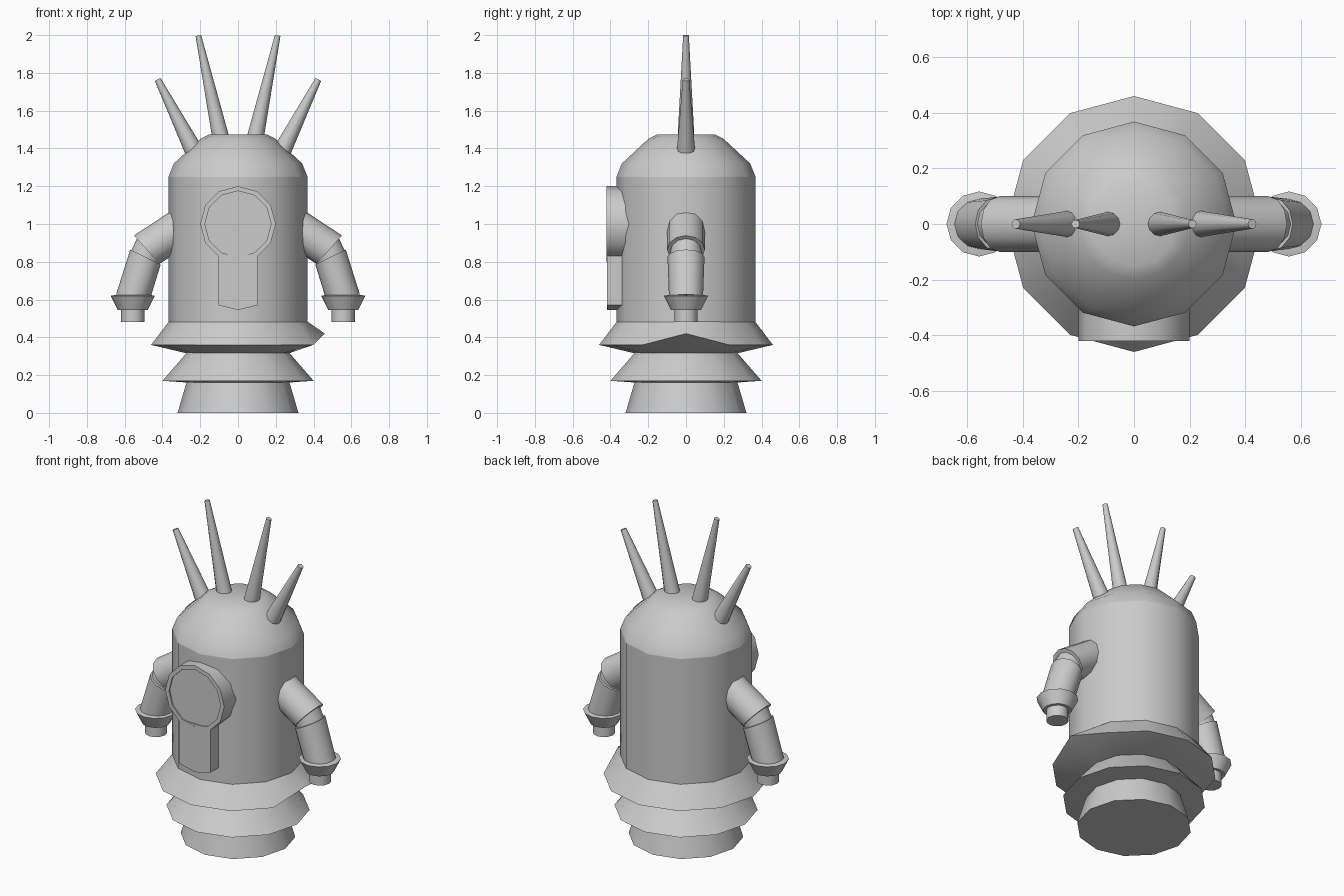
import bpy, bmesh
from math import cos, sin, pi, radians
from mathutils import Vector

if "Cube" in bpy.data.objects:
    bpy.data.objects.remove(bpy.data.objects["Cube"])

grey = bpy.data.materials.new("plain grey")
grey.use_nodes = True
grey.diffuse_color = (0.6, 0.6, 0.6, 1)
grey.node_tree.nodes["Principled BSDF"].inputs["Base Color"].default_value = (0.6, 0.6, 0.6, 1)


def finish(name, bm, angle=35):
    """Turn a bmesh into a shaded, coloured object."""
    bmesh.ops.recalc_face_normals(bm, faces=bm.faces)
    mesh = bpy.data.meshes.new(name)
    bm.to_mesh(mesh)
    bm.free()
    mesh.materials.append(grey)
    obj = bpy.data.objects.new(name, mesh)
    bpy.context.collection.objects.link(obj)
    bpy.ops.object.select_all(action="DESELECT")
    obj.select_set(True)
    bpy.context.view_layer.objects.active = obj
    if angle:
        bpy.ops.object.shade_smooth_by_angle(angle=radians(angle))
    return obj


def loft(bm, rings):
    """Skin a list of equal rings and cap both ends."""
    loops = [[bm.verts.new(p) for p in ring] for ring in rings]
    n = len(loops[0])
    for a, b in zip(loops, loops[1:]):
        for i in range(n):
            j = (i + 1) % n
            bm.faces.new((a[i], a[j], b[j], b[i]))
    bm.faces.new(loops[0])
    bm.faces.new(loops[-1])
    return loops


def ring(centre, radius, axis=(0, 0, 1), sides=12):
    """Points of a circle lying across an axis in the xz plane."""
    axis = Vector(axis).normalized()
    side = Vector((0, 1, 0))
    across = side.cross(axis)
    c = Vector(centre)
    return [c + radius * (cos(2 * pi * i / sides) * across + sin(2 * pi * i / sides) * side)
            for i in range(sides)]


def lathe(name, profile, x=0):
    bm = bmesh.new()
    loops = loft(bm, [ring((x, 0, z), r) for r, z in profile])
    return bm, loops


def tube(name, start, end, r0, r1):
    start, end = Vector(start), Vector(end)
    bm = bmesh.new()
    loft(bm, [ring(start, r0, end - start), ring(end, r1, end - start)])
    return finish(name, bm)


# Body, dome and base tiers
for name, profile in {
    "body": [(0.368, 0.48), (0.368, 1.25)],
    "dome": [(0.368, 1.25), (0.34, 1.32), (0.2, 1.45), (0.15, 1.475)],
    "base_foot": [(0.32, 0), (0.27, 0.17)],
    "lower_skirt": [(0.26, 0.16), (0.4, 0.17), (0.27, 0.32)],
}.items():
    bm, _ = lathe(name, profile)
    finish(name, bm)

# Upper skirt, with one rim corner bent up on the left
bm, loops = lathe("upper_skirt", [(0.27, 0.315), (0.46, 0.36), (0.365, 0.485)])
corner = max(loops[1], key=lambda v: v.co.x)
corner.co.z = 0.42
finish("upper_skirt", bm)

# Round front disc with a shallow recessed face
bm = bmesh.new()
toward_front = (0, -1, 0)


def disc_ring(radius, y):
    return [Vector((radius * sin(i * pi / 6), y, 1 + radius * cos(i * pi / 6))) for i in range(12)]


loft(bm, [disc_ring(0.2, -0.25), disc_ring(0.2, -0.42),
          disc_ring(0.175, -0.42), disc_ring(0.175, -0.412)])
finish("front_disc", bm)

# Strip below the disc with a shallow pointed bottom
outline = [(-0.105, 0.84), (-0.105, 0.57), (0, 0.545), (0.105, 0.57), (0.105, 0.84)]
bm = bmesh.new()
loft(bm, [[Vector((x, y, z)) for x, z in outline] for y in (-0.3, -0.419)])
finish("front_strip", bm, 0)

# Arms and spikes, mirrored
for side, s in (("left", 1), ("right", -1)):
    # Upper arm with its outer end cut to a mitre
    bm = bmesh.new()
    shoulder = ring((s * 0.3, 0, 0.985), 0.1, (s * 0.83, 0, -0.55))
    elbow = []
    for p in shoulder:
        t = ((p.z - 0.86) * 0.8 - (s * p.x - 0.48) * 0.9) / (0.83 * 0.9 + 0.55 * 0.8)
        elbow.append(p + t * Vector((s * 0.83, 0, -0.55)))
    loft(bm, [shoulder, elbow])
    finish(side + "_upper_arm", bm)

    tube(side + "_elbow", (s * 0.45, 0, 0.91), (s * 0.505, 0, 0.79), 0.083, 0.083)

    # Forearm, level at the wrist and slanted at the elbow
    bm = bmesh.new()
    top = ring((s * 0.49, 0, 0.825), 0.098, (-s * 0.4, 0, 0.9))
    top = [Vector((s * 0.49 + (p.x - s * 0.49) * 0.9, p.y, p.z)) for p in top]
    loft(bm, [ring((s * 0.557, 0, 0.61), 0.09, (-s * 0.2, 0, 1)), top])
    finish(side + "_forearm", bm)

    # Flared cuff and hand
    bm, _ = lathe("cuff", [(0.08, 0.545), (0.117, 0.62), (0.09, 0.625)], s * 0.557)
    finish(side + "_cuff", bm)
    bm, _ = lathe("hand", [(0.062, 0.48), (0.062, 0.56)], s * 0.557)
    finish(side + "_hand", bm)

    tube(side + "_inner_spike", (s * 0.09, 0, 1.45), (s * 0.21, 0, 1.998), 0.045, 0.015)
    tube(side + "_outer_spike", (s * 0.235, 0, 1.39), (s * 0.425, 0, 1.765), 0.048, 0.017)
